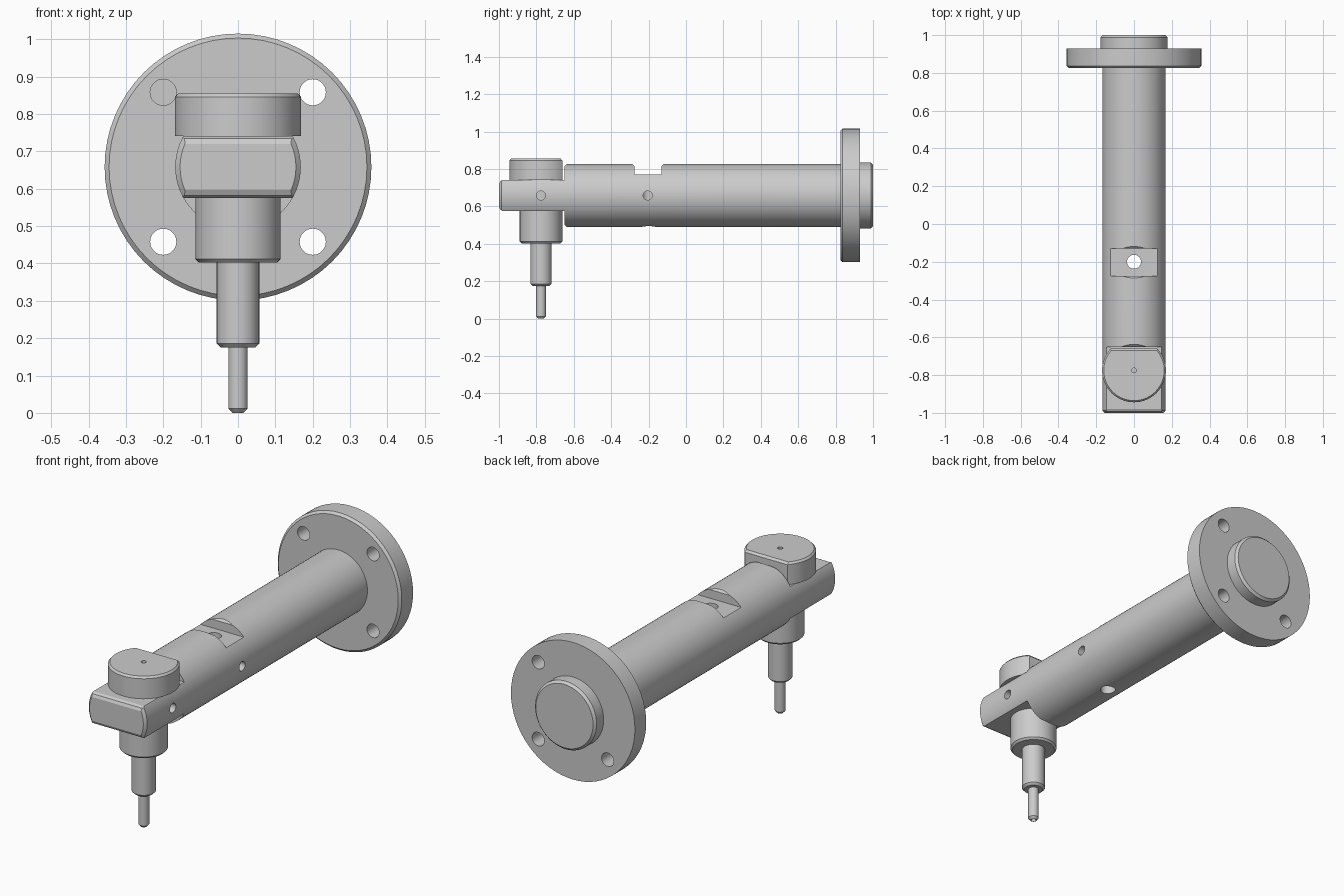
import bpy, bmesh, math
from mathutils import Matrix, Vector

if "Cube" in bpy.data.objects:
    bpy.data.objects.remove(bpy.data.objects["Cube"])

ZC = 0.658      # height of the horizontal axis
YP = -0.775     # position of the vertical pin


def add_object(name, bm):
    bmesh.ops.recalc_face_normals(bm, faces=bm.faces[:])
    mesh = bpy.data.meshes.new(name)
    bm.to_mesh(mesh)
    bm.free()
    obj = bpy.data.objects.new(name, mesh)
    bpy.context.collection.objects.link(obj)
    return obj


def lathe(name, profile, matrix, sides=64):
    """Revolve (radius, height) points around local z, with flat caps."""
    bm = bmesh.new()
    rings = [[bm.verts.new((r * math.cos(2 * math.pi * i / sides),
                            r * math.sin(2 * math.pi * i / sides), h))
              for i in range(sides)] for r, h in profile]
    for a, b in zip(rings, rings[1:]):
        for i in range(sides):
            j = (i + 1) % sides
            bm.faces.new((a[i], a[j], b[j], b[i]))
    bm.faces.new(rings[0])
    bm.faces.new(rings[-1])
    bm.transform(matrix)
    return add_object(name, bm)


def prism(name, yz, half=0.5):
    """Extrude a (y, z) outline along x."""
    bm = bmesh.new()
    face = bm.faces.new([bm.verts.new((-half, y, z)) for y, z in yz])
    ext = bmesh.ops.extrude_face_region(bm, geom=[face])
    moved = [v for v in ext["geom"] if isinstance(v, bmesh.types.BMVert)]
    bmesh.ops.translate(bm, verts=moved, vec=(2 * half, 0, 0))
    return add_object(name, bm)


def drill(start, axis, radius, depth):
    rot = Vector(axis).to_track_quat('Z', 'Y').to_matrix().to_4x4()
    return lathe("drill", [(radius, 0), (radius, depth)],
                 Matrix.Translation(start) @ rot, 32)


def cut(obj, cutters):
    bpy.context.view_layer.objects.active = obj
    for c in cutters:
        mod = obj.modifiers.new("cut", 'BOOLEAN')
        mod.operation, mod.solver, mod.object = 'DIFFERENCE', 'EXACT', c
        bpy.ops.object.modifier_apply(modifier=mod.name)
        bpy.data.objects.remove(c)


def smooth(obj):
    bpy.ops.object.select_all(action='DESELECT')
    obj.select_set(True)
    bpy.context.view_layer.objects.active = obj
    bpy.ops.object.shade_smooth_by_angle(angle=math.radians(25))


along_y = Matrix.Translation((0, 0, ZC)) @ Matrix.Rotation(-math.pi / 2, 4, 'X')

# Horizontal shaft with bolting flange and rear spigot
body = lathe("flanged_shaft", [
    (0.155, -1.0), (0.168, -0.987), (0.168, 0.825), (0.345, 0.825),
    (0.357, 0.837), (0.357, 0.93), (0.177, 0.93), (0.177, 0.988),
    (0.165, 1.0)], along_y)

# Flats above and below the front tongue, with softened edges
tongue = [(-1.05, 0.055), (-1.0, 0.062), (-0.993, 0.076), (-0.98, 0.083),
          (-0.65, 0.083), (-0.65, 0.155), (-0.63, 0.175), (-0.63, 0.3),
          (-1.05, 0.3)]
cutters = [prism("flat", [(y, ZC + s * z) for y, z in tongue]) for s in (1, -1)]

# Cross slot in the top, with chamfered rims
slot = [(-0.275, 0.77), (-0.275, 0.815), (-0.295, 0.835), (-0.295, 0.9),
        (-0.11, 0.9), (-0.11, 0.835), (-0.13, 0.815), (-0.13, 0.77)]
cutters.append(prism("slot", slot))

# Vertical through hole, two blind side holes, four bolt holes
cutters.append(drill((0, -0.2, 0.3), (0, 0, 1), 0.037, 0.6))
cutters += [drill((0.0, y, ZC), (1, 0, 0), 0.024, 0.3) for y in (-0.205, YP)]
cutters += [drill((sx * 0.2, 0.75, ZC + sz * 0.2), (0, 1, 0), 0.035, 0.25)
            for sx in (1, -1) for sz in (1, -1)]
cut(body, cutters)
smooth(body)

# Stepped vertical pin with a round head
pin = lathe("stepped_pin", [
    (0.015, 0.0), (0.026, 0.012), (0.026, 0.175), (0.046, 0.175),
    (0.057, 0.186), (0.057, 0.402), (0.104, 0.402), (0.114, 0.412),
    (0.114, 0.741), (0.169, 0.741), (0.169, 0.845), (0.16, 0.855)],
    Matrix.Translation((0, YP, 0)))

# Flat on the back of the head and a fine bore along the pin
head_flat = prism("head_flat", [(-0.66, 0.7), (-0.66, 0.844), (-0.68, 0.866),
                                (-0.5, 0.9), (-0.5, 0.7)])
cut(pin, [head_flat, drill((0, YP, -0.05), (0, 0, 1), 0.0125, 1.0)])
smooth(pin)
